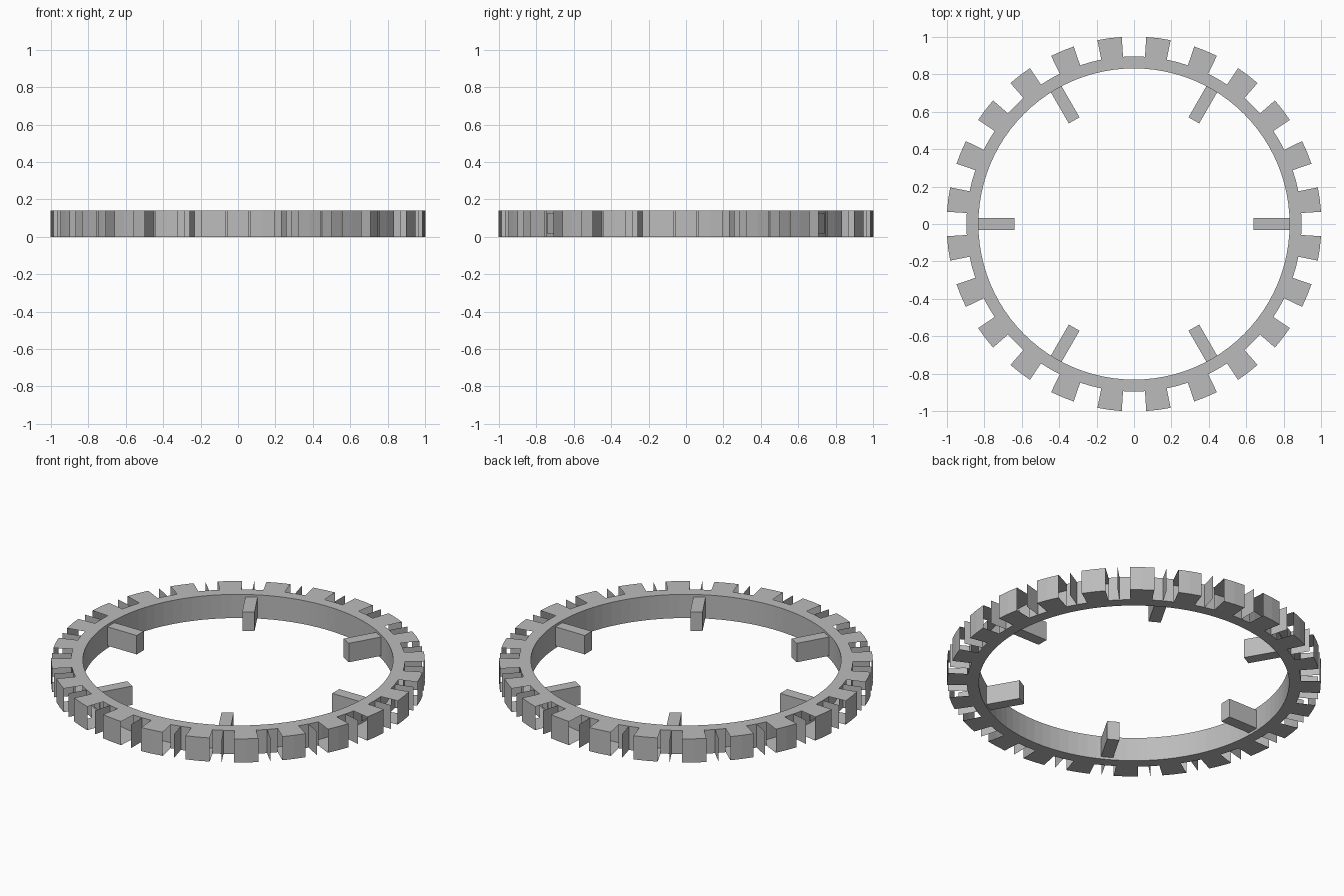
import bpy, bmesh, math
from mathutils import Matrix

if "Cube" in bpy.data.objects:
    bpy.data.objects.remove(bpy.data.objects["Cube"])

TEETH, STEPS = 24, 96
R_IN, R_ROOT, R_TIP, H = 0.832, 0.896, 1.002, 0.14

grey = bpy.data.materials.new("plain grey")
grey.diffuse_color = (0.5, 0.5, 0.5, 1)
grey.use_nodes = True
grey.node_tree.nodes["Principled BSDF"].inputs["Base Color"].default_value = grey.diffuse_color


def finish(bm, name):
    mesh = bpy.data.meshes.new(name)
    bm.to_mesh(mesh)
    bm.free()
    mesh.materials.append(grey)
    obj = bpy.data.objects.new(name, mesh)
    bpy.context.collection.objects.link(obj)
    return obj


def pt(r, step, z):
    a = 2 * math.pi * step / STEPS
    return (r * math.cos(a), r * math.sin(a), z)


def quad(bm, *pts):
    bm.faces.new([bm.verts.new(p) for p in pts])


# Toothed ring: four steps per tooth pitch, the middle two are the tooth
bm = bmesh.new()
for i in range(STEPS):
    j = i + 1
    r = R_TIP if i % 4 in (1, 2) else R_ROOT
    quad(bm, pt(r, i, 0), pt(r, j, 0), pt(r, j, H), pt(r, i, H))
    quad(bm, pt(R_IN, j, 0), pt(R_IN, i, 0), pt(R_IN, i, H), pt(R_IN, j, H))
    quad(bm, pt(R_IN, i, H), pt(r, i, H), pt(r, j, H), pt(R_IN, j, H))
    quad(bm, pt(R_IN, j, 0), pt(r, j, 0), pt(r, i, 0), pt(R_IN, i, 0))
bmesh.ops.remove_doubles(bm, verts=bm.verts, dist=1e-5)
finish(bm, "toothed_ring")

# Thin upright fins in the middle of each gap (tooth flanks are open)
bm = bmesh.new()
for k in range(TEETH):
    s = k * 4
    quad(bm, pt(R_ROOT, s, 0), pt(R_TIP, s, 0), pt(R_TIP, s, H), pt(R_ROOT, s, H))
finish(bm, "gap_fins")

# Six short inner lugs
for k in range(6):
    bm = bmesh.new()
    m = (Matrix.Rotation(k * math.pi / 3, 4, 'Z')
         @ Matrix.Translation((0.738, 0, H / 2))
         @ Matrix.Diagonal((0.196, 0.066, 0.112, 1)))
    bmesh.ops.create_cube(bm, size=1, matrix=m)
    finish(bm, f"inner_lug_{k + 1}")
